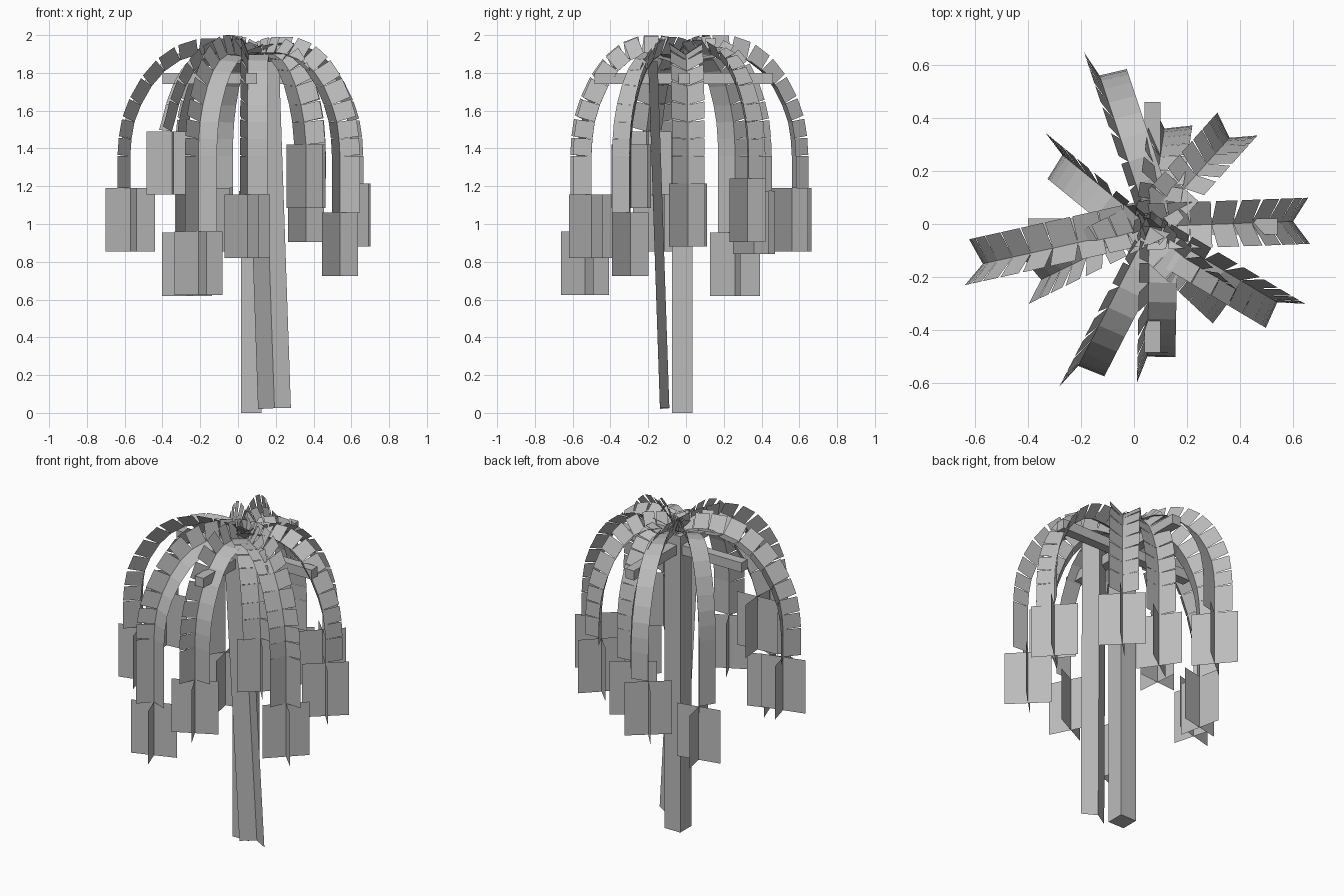
import bpy, bmesh
from math import radians, cos, sin
from mathutils import Vector, Quaternion

cube = bpy.data.objects.get("Cube")
if cube:
    bpy.data.objects.remove(cube)

grey = bpy.data.materials.new("plain_grey")
grey.use_nodes = True
COLOUR = (0.5, 0.5, 0.5, 1)
grey.diffuse_color = COLOUR
grey.node_tree.nodes["Principled BSDF"].inputs["Base Color"].default_value = COLOUR

UP = Vector((0, 0, 1))
CROWN = Vector((0.06, -0.01, 0))
TIP_HEIGHT, TIP_HALF = 0.335, 0.135


def finish(bm, name):
    mesh = bpy.data.meshes.new(name)
    bm.to_mesh(mesh)
    bm.free()
    mesh.materials.append(grey)
    obj = bpy.data.objects.new(name, mesh)
    bpy.context.collection.objects.link(obj)


def box(name, low, high):
    bm = bmesh.new()
    bmesh.ops.create_cube(bm, size=1)
    low, high = Vector(low), Vector(high)
    for v in bm.verts:
        v.co = (low + high) / 2 + v.co * (high - low)
    finish(bm, name)


def quad(bm, *points):
    bm.faces.new([bm.verts.new(p) for p in points])


def folded_leaf(bm, a, b, out, roll=0, half_width=0.087, depth=0.06):
    """One rigid V-shaped leaf piece whose ridge runs from a to b."""
    along = (b - a).normalized()
    out = (out - along * out.dot(along)).normalized()
    out = Quaternion(along, radians(roll)) @ out
    side = along.cross(out)
    for sign in (1, -1):
        wing = side * sign * half_width + out * depth
        quad(bm, a, b, b + wing, a + wing)


# Trunk and the crossed beams under the crown
box("trunk", (0.015, -0.075, 0), (0.125, 0.035, 1.86))
box("beam_side_to_side", (-0.4, -0.04, 1.74), (0.54, 0.02, 1.8))
box("beam_front_to_back", (0.04, -0.485, 1.74), (0.1, 0.46, 1.8))

# Arch of a frond: fraction of its reach, height
ARCH = [(0, 1.86), (.14, 1.885), (.28, 1.897), (.43, 1.897), (.58, 1.867),
        (.71, 1.81), (.82, 1.73), (.91, 1.63), (.965, 1.54), (.99, 1.45), (1, 1.36)]


def frond(name, x, y, bottom, roll, cross_angle):
    """Arching chain of folded leaves that ends in two crossed plates."""
    tip = Vector((x, y, 0))
    reach = tip - CROWN
    radial = reach.normalized()
    top = bottom + TIP_HEIGHT
    path = [CROWN + reach * f + UP * z for f, z in ARCH if z > top + 0.03]
    while path[-1].z > top + 0.13:
        path.append(tip + UP * (path[-1].z - 0.1))
    path.append(tip + UP * top)
    bm = bmesh.new()
    for a, b in zip(path, path[1:]):
        along = (b - a).normalized()
        out = radial * -along.z + UP * along.dot(radial)
        folded_leaf(bm, a, b, out, -roll)
    for turn in (0, 90):
        angle = radians(cross_angle + turn)
        arm = Vector((cos(angle), sin(angle), 0)) * TIP_HALF
        low, high = tip + UP * bottom, tip + UP * top
        quad(bm, low - arm, low + arm, high + arm, high - arm)
    finish(bm, name)


# Name, tip x, tip y, bottom height, roll of the fold, angle of the crossed plates
FRONDS = [
    ("frond_left", 0.60, 0.01, 0.88, 0, 42),
    ("frond_left_back", 0.36, 0.325, 0.905, 12, 45),
    ("frond_back_short", 0.115, 0.36, 0.84, -20, 35),
    ("frond_back", -0.13, 0.56, 0.855, -40, 40),
    ("frond_right_back", -0.27, 0.26, 0.62, 42, 12),
    ("frond_right", -0.57, -0.15, 0.855, -18, 15),
    ("frond_right_front", -0.35, -0.21, 1.155, -20, 5),
    ("frond_front_right", -0.21, -0.535, 0.625, 40, 20),
    ("frond_front", 0.05, -0.5, 0.82, 35, 27),
    ("frond_front_short", 0.36, -0.29, 1.085, -28, 40),
    ("frond_left_front", 0.54, -0.295, 0.725, -28, 45),
]
for row in FRONDS:
    frond(*row)

# Long vine hanging in front of the trunk down to the ground
bm = bmesh.new()
top, foot = Vector((0.13, -0.15, 1.86)), Vector((0.193, -0.088, 0.025))
pieces = 18
for i in range(pieces):
    folded_leaf(bm, top.lerp(foot, i / pieces), top.lerp(foot, (i + 1) / pieces),
                Vector((0, -1, 0)), depth=0.05)
finish(bm, "trunk_vine")
